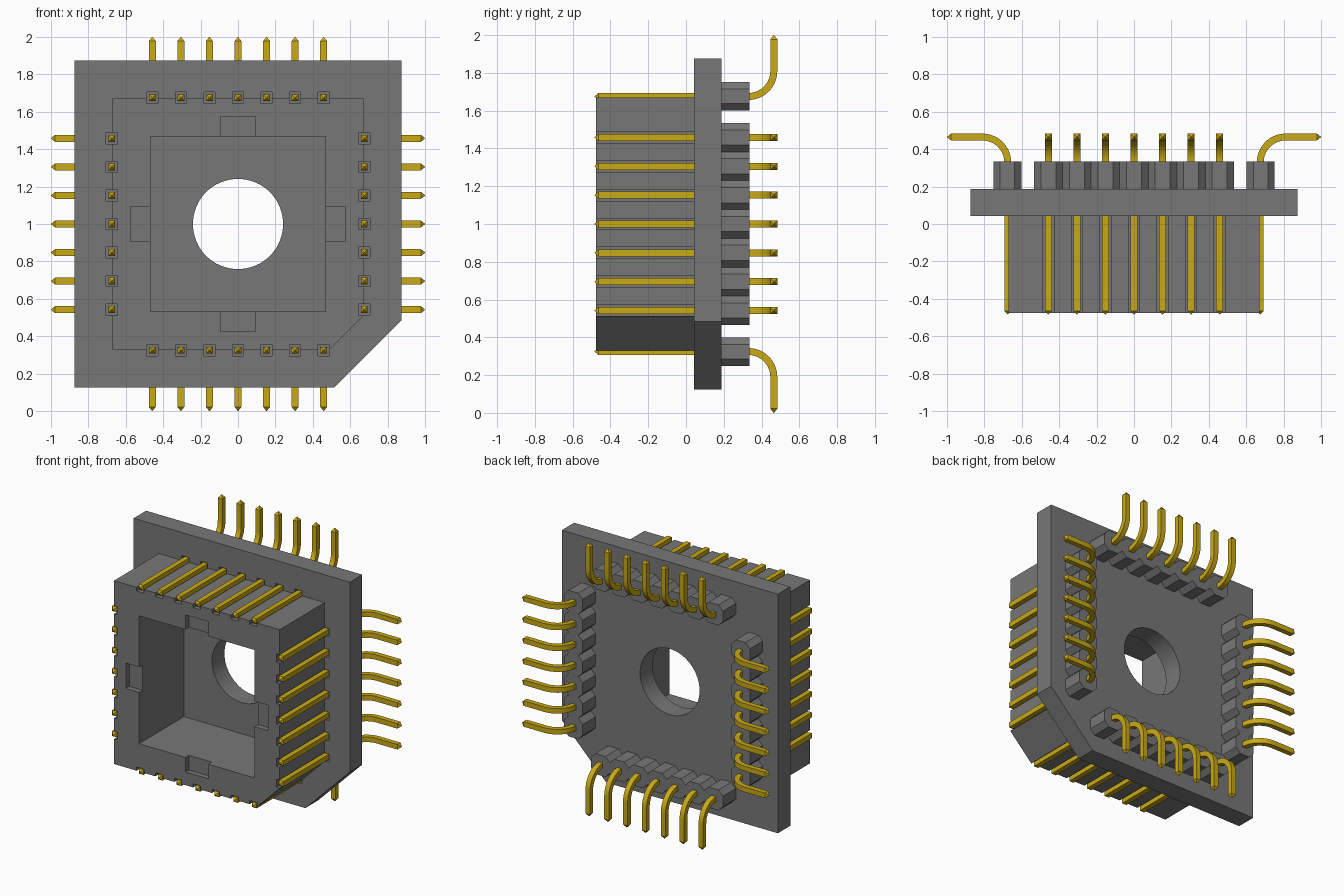
import bpy, bmesh, math
from mathutils import Matrix, Vector

if "Cube" in bpy.data.objects:
    bpy.data.objects.remove(bpy.data.objects["Cube"], do_unlink=True)


def material(name, rgb):
    m = bpy.data.materials.new(name)
    m.use_nodes = True
    m.diffuse_color = (*rgb, 1)
    m.node_tree.nodes["Principled BSDF"].inputs["Base Color"].default_value = (*rgb, 1)
    return m


GREY = material("grey plastic", (0.19, 0.185, 0.185))
GOLD = material("gold metal", (0.58, 0.40, 0.008))

PITCH = 0.1527                                   # spacing between pins
OFFSETS = [(i - 3) * PITCH for i in range(7)]    # seven pins per side
PIN_R = 0.675                                    # pin row distance from the centre
CENTRE = Matrix.Translation((0, 0, 1))
SIDES = [("top", 0), ("right", 90), ("bottom", 180), ("left", 270)]


def finish(name, bm, mat):
    bmesh.ops.recalc_face_normals(bm, faces=bm.faces)
    mesh = bpy.data.meshes.new(name)
    bm.to_mesh(mesh)
    bm.free()
    mesh.materials.append(mat)
    ob = bpy.data.objects.new(name, mesh)
    bpy.context.collection.objects.link(ob)
    return ob


def turn(angle):
    """Places a part designed for the top side on another side."""
    return CENTRE @ Matrix.Rotation(math.radians(angle), 4, 'Y')


def add_prism(bm, outline, y0, y1, mat=CENTRE):
    """Extrudes an (x, z) outline from y0 to y1."""
    front = [bm.verts.new(mat @ Vector((x, y0, z))) for x, z in outline]
    back = [bm.verts.new(mat @ Vector((x, y1, z))) for x, z in outline]
    bm.faces.new(front)
    bm.faces.new(back[::-1])
    n = len(outline)
    for i in range(n):
        j = (i + 1) % n
        bm.faces.new((front[i], back[i], back[j], front[j]))


def rect(hx, hz, cx=0, cz=0):
    return [(cx - hx, cz - hz), (cx + hx, cz - hz), (cx + hx, cz + hz), (cx - hx, cz + hz)]


def keyed_square(h, c):
    """Square with its lower +x corner cut off."""
    return [(-h, -h), (h - c, -h), (h, -h + c), (h, h), (-h, h)]


def prism(name, outline, y0, y1):
    bm = bmesh.new()
    add_prism(bm, outline, y0, y1)
    return finish(name, bm, GREY)


def cut(target, cutters):
    for c in cutters:
        c.hide_render = True
        mod = target.modifiers.new("cut", 'BOOLEAN')
        mod.operation = 'DIFFERENCE'
        mod.solver = 'EXACT'
        mod.object = c
        bpy.ops.object.select_all(action='DESELECT')
        target.select_set(True)
        bpy.context.view_layer.objects.active = target
        bpy.ops.object.modifier_apply(modifier=mod.name)


def smooth(ob):
    bpy.ops.object.select_all(action='DESELECT')
    ob.select_set(True)
    bpy.context.view_layer.objects.active = ob
    bpy.ops.object.shade_smooth_by_angle(angle=math.radians(30))


# Flange plate and hollow front body
flange = prism("flange", keyed_square(0.875, 0.36), 0.043, 0.187)
body = prism("socket_body", keyed_square(0.671, 0.18), -0.476, 0.043)

# Cutters: cavity, shallow key notches, round hole, pin grooves
cavity = prism("cavity_cutter", rect(0.468, 0.468), -0.6, 0.1)
notch_h = prism("side_notch_cutter", rect(0.575, 0.093), -0.6, -0.436)
notch_v = prism("end_notch_cutter", rect(0.093, 0.575), -0.6, -0.436)
circle = [(0.241 * math.cos(a), 0.241 * math.sin(a))
          for a in (i * math.tau / 64 for i in range(64))]
hole = prism("hole_cutter", circle, -0.1, 0.4)
bm = bmesh.new()
for _, angle in SIDES:
    for t in OFFSETS:
        add_prism(bm, rect(0.03, 0.03, t, PIN_R), -0.6, 0.12, turn(angle))
grooves = finish("groove_cutter", bm, GREY)

cut(body, [cavity, notch_h, notch_v, grooves])
cut(flange, [hole, grooves])
for c in (cavity, notch_h, notch_v, hole, grooves):
    bpy.data.objects.remove(c, do_unlink=True)
smooth(flange)

# Scalloped pin supports on the back: a row of joined octagons
W, C, R0, R1 = PITCH / 2, 0.036, 0.602, 0.752
upper = []
for t in OFFSETS:
    upper += [(t - W, R1 - C), (t - W + C, R1), (t + W - C, R1)]
upper.append((OFFSETS[-1] + W, R1 - C))
lower = [(x, R0 + R1 - z) for x, z in reversed(upper)]
for side, angle in SIDES:
    bm = bmesh.new()
    add_prism(bm, upper + lower, 0.187, 0.335, turn(angle))
    finish(side + "_pin_support", bm, GREY)

# Pins: straight shank, quarter bend outwards, pyramid tips
HALF, BEND, Y_BEND = 0.0185, 0.135, 0.33


def add_pin(bm, t, mat):
    # each station: distance, y, direction angle, half width
    path = [(PIN_R, -0.484, 0, 0.001), (PIN_R, -0.464, 0, HALF)]
    for i in range(11):
        a = math.pi / 2 * i / 10
        path.append((PIN_R + BEND * (1 - math.cos(a)), Y_BEND + BEND * math.sin(a), a, HALF))
    y_end = Y_BEND + BEND
    path += [(0.978, y_end, math.pi / 2, HALF), (1.0, y_end, math.pi / 2, 0.001)]
    rings = []
    for r, y, a, h in path:
        normal = Vector((0, -math.sin(a), math.cos(a)))
        ring = []
        for sx, sn in ((-1, -1), (1, -1), (1, 1), (-1, 1)):
            ring.append(bm.verts.new(mat @ (Vector((t + sx * h, y, r)) + normal * sn * h)))
        rings.append(ring)
    for p, q in zip(rings, rings[1:]):
        for i in range(4):
            j = (i + 1) % 4
            bm.faces.new((p[i], p[j], q[j], q[i]))
    bm.faces.new(rings[0])
    bm.faces.new(rings[-1][::-1])


for side, angle in SIDES:
    bm = bmesh.new()
    for t in OFFSETS:
        add_pin(bm, t, turn(angle))
    smooth(finish(side + "_pins", bm, GOLD))
